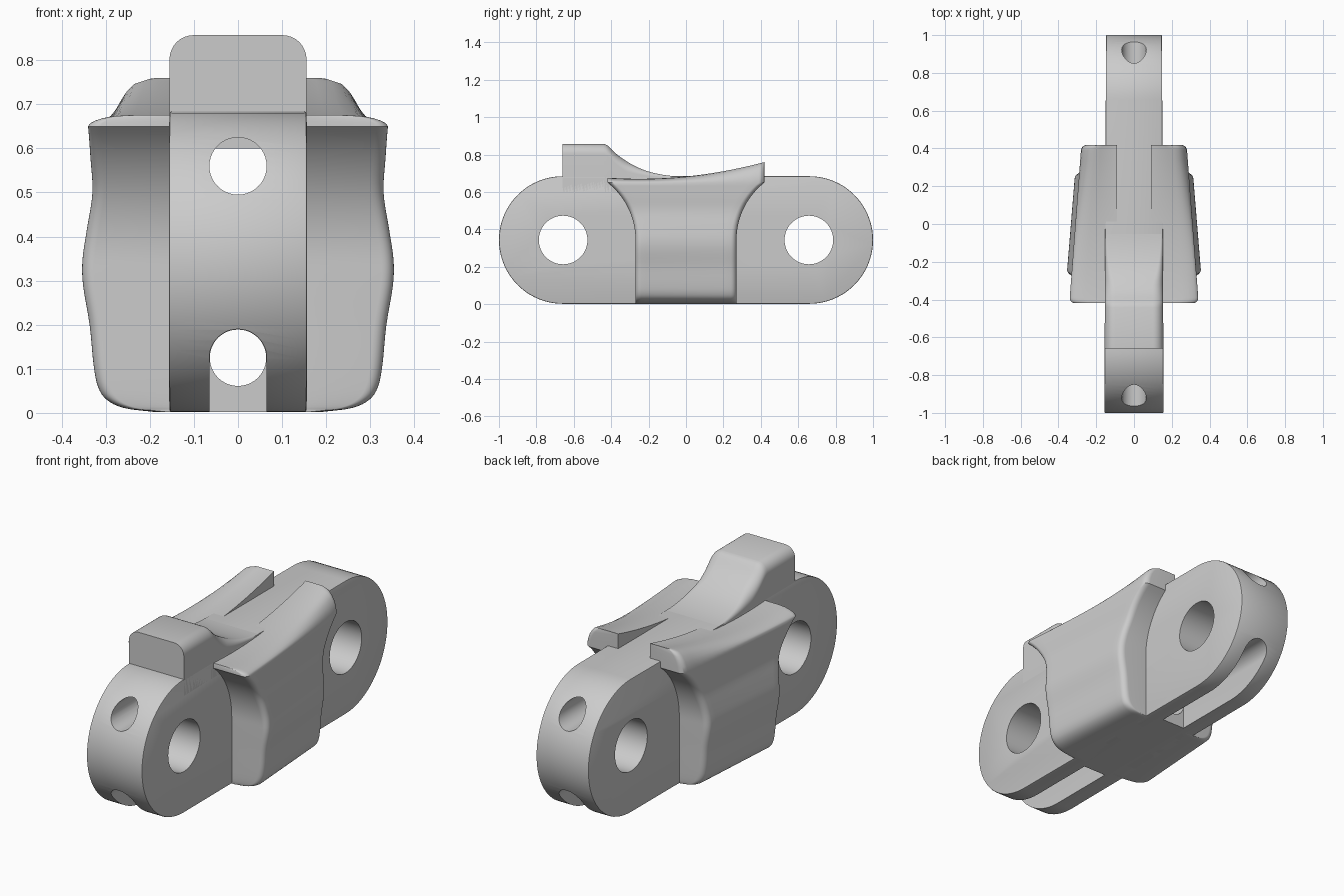
import bpy, bmesh
from math import sin, cos, pi, sqrt
from mathutils import Vector

if "Cube" in bpy.data.objects:
    bpy.data.objects.remove(bpy.data.objects["Cube"])

steel = bpy.data.materials.new("grey steel")
steel.use_nodes = True
GREY = (0.6, 0.6, 0.6, 1)
steel.diffuse_color = GREY
steel.node_tree.nodes["Principled BSDF"].inputs["Base Color"].default_value = GREY


def finish(name, bm):
    bmesh.ops.recalc_face_normals(bm, faces=bm.faces)
    mesh = bpy.data.meshes.new(name)
    bm.to_mesh(mesh)
    bm.free()
    mesh.materials.append(steel)
    ob = bpy.data.objects.new(name, mesh)
    bpy.context.collection.objects.link(ob)
    return ob


def activate(ob):
    bpy.ops.object.select_all(action='DESELECT')
    ob.select_set(True)
    bpy.context.view_layer.objects.active = ob


def smooth(ob, angle=0.6):
    activate(ob)
    bpy.ops.object.shade_smooth_by_angle(angle=angle)


def loft(name, rings):
    """Closed rings joined in order, with capped ends."""
    bm = bmesh.new()
    vs = [[bm.verts.new(p) for p in ring] for ring in rings]
    n = len(rings[0])
    for a, b in zip(vs, vs[1:]):
        for i in range(n):
            j = (i + 1) % n
            bm.faces.new((a[i], a[j], b[j], b[i]))
    bm.faces.new(vs[0])
    bm.faces.new(vs[-1])
    return finish(name, bm)


def arc(cx, cy, r, a0, a1, n):
    return [(cx + r * cos(a0 + (a1 - a0) * i / n), cy + r * sin(a0 + (a1 - a0) * i / n))
            for i in range(n + 1)]


def curve(points, steps):
    """Smooth curve through the points."""
    p = [Vector(q) for q in points]
    p = [2 * p[0] - p[1]] + p + [2 * p[-1] - p[-2]]
    out = []
    for a, b, c, d in zip(p, p[1:], p[2:], p[3:]):
        for k in range(steps):
            t = k / steps
            out.append((2 * b + (c - a) * t + (2 * a - 5 * b + 4 * c - d) * t * t
                        + (3 * b - a - 3 * c + d) * t ** 3) / 2)
    return out + [p[-2]]


def along_y(name, profile, y0, y1):
    return loft(name, [[(x, y, z) for x, z in profile] for y in (y0, y1)])


def half_width(y):
    return 0.1525 - 0.0045 * y


# Link body: long rounded plate, slightly narrower at the back
R, PIN, MID = 0.341, 0.659, 0.343
outline = arc(PIN, MID, R, -pi / 2, pi / 2, 40) + arc(-PIN, MID, R, pi / 2, 3 * pi / 2, 40)
body = loft("link_body", [[(s * half_width(y), y, z) for y, z in outline] for s in (-1, 1)])
rim = body.modifiers.new("rim", 'BEVEL')
rim.width, rim.segments, rim.limit_method, rim.angle_limit = 0.005, 2, 'ANGLE', 1.0

# Cutters: pin holes, lengthwise bores and open slots under both ends
BORE, LOW = 0.065, 0.125
cutters = []
for s in (-1, 1):
    ring = arc(s * 0.657, MID, 0.13, 0, 2 * pi, 48)[:-1]
    cutters.append(loft("pin_cutter", [[(x, y, z) for y, z in ring] for x in (-1, 1)]))
    arch = [(BORE, -0.1)] + arc(0, LOW, BORE, 0, pi, 24) + [(-BORE, -0.1)]
    cutters.append(along_y("slot_cutter", arch, s * 0.3, s * 1.2))
cutters.append(along_y("bore_cutter", arc(0, 0.56, BORE, 0, 2 * pi, 40)[:-1], -1.2, 1.2))
cutters.append(along_y("channel_cutter", arc(0, LOW, BORE - 0.001, 0, 2 * pi, 40)[:-1], -0.32, 0.32))
for c in cutters:
    m = body.modifiers.new("cut", 'BOOLEAN')
    m.operation, m.solver, m.object = 'DIFFERENCE', 'EXACT', c
activate(body)
for m in list(body.modifiers):
    bpy.ops.object.modifier_apply(modifier=m.name)
for c in cutters:
    bpy.data.objects.remove(c)
smooth(body)

# Raised block on the front, sweeping down to the top of the body
ramp = [(-0.66, 0.857)] + [tuple(p) for p in curve(
    [(-0.44, 0.857), (-0.415, 0.845), (-0.36, 0.793), (-0.28, 0.742),
     (-0.2, 0.709), (-0.1, 0.688), (0.02, 0.68)], 4)]
rings = []
for y, top in ramp:
    w = half_width(y)
    r = min(0.055, (top - 0.67) * 0.6)
    right = arc(w - r, top - r, r, 0, pi / 2, 8)
    section = [(w, 0.6)] + right + [(-x, z) for x, z in reversed(right)] + [(-w, 0.6)]
    rings.append([(x, y, z) for x, z in section])
smooth(loft("raised_block", rings))

# Side wings: wavy outer wall, ends hollowed around the neighbouring pins
RIM = 0.65
wall = curve([(0.19, 0.002), (0.26, 0.011), (0.3, 0.03), (0.32, 0.06), (0.33, 0.11),
              (0.339, 0.2), (0.354, 0.29), (0.355, 0.35), (0.344, 0.42), (0.33, 0.5),
              (0.331, 0.58), (0.331, RIM)], 4)
# Rim rows store their height as a share of the distance up to the crest
crest = [(0.326, 0.3), (0.315, 0.55), (0.3, 0.75), (0.28, 0.92), (0.25, 1), (0.21, 1)]
rows = [(x, z, 0) for x, z in wall] + [(x, RIM, k) for x, k in crest]


def end_of(z):
    if z < MID:
        return 0.27
    return min(0.425, 0.66 - sqrt(0.39 ** 2 - (z - MID) ** 2))


def wing_top(y):
    return 0.67 + 0.2 * (y + 0.25) ** 2


FILLET = 0.03
insets = [FILLET * (1 - cos(pi / 2 * i / 6)) for i in range(7)]
for side, label in ((1, "left_wing"), (-1, "right_wing")):
    rings = []
    spans = [(-1, d) for d in insets] + [(k / 8, None) for k in range(-7, 8)] \
        + [(1, d) for d in reversed(insets)]
    for t, d in spans:
        outer, inner = [], []
        for x, z, k in rows:
            e = end_of(z)
            y = t * (e - FILLET) if d is None else t * (e - d)
            pull = 0 if d is None else FILLET - sqrt(max(0, FILLET ** 2 - (FILLET - d) ** 2))
            height = z + k * (wing_top(y) - RIM)
            width = x * (1 - 0.23 * (y + 0.27)) - pull
            outer.append((side * width, y, height))
            inner.append((side * 0.09, y, height))
        rings.append(outer + inner[::-1])
    # Strip caps follow the hollow of each end
    bm = bmesh.new()
    vs = [[bm.verts.new(p) for p in ring] for ring in rings]
    n = len(vs[0])
    for a, b in zip(vs, vs[1:]):
        for i in range(n):
            j = (i + 1) % n
            bm.faces.new((a[i], a[j], b[j], b[i]))
    for ring in (vs[0], vs[-1]):
        for i in range(n // 2 - 1):
            bm.faces.new((ring[i], ring[i + 1], ring[n - 2 - i], ring[n - 1 - i]))
    smooth(finish(label, bm), 0.7)
